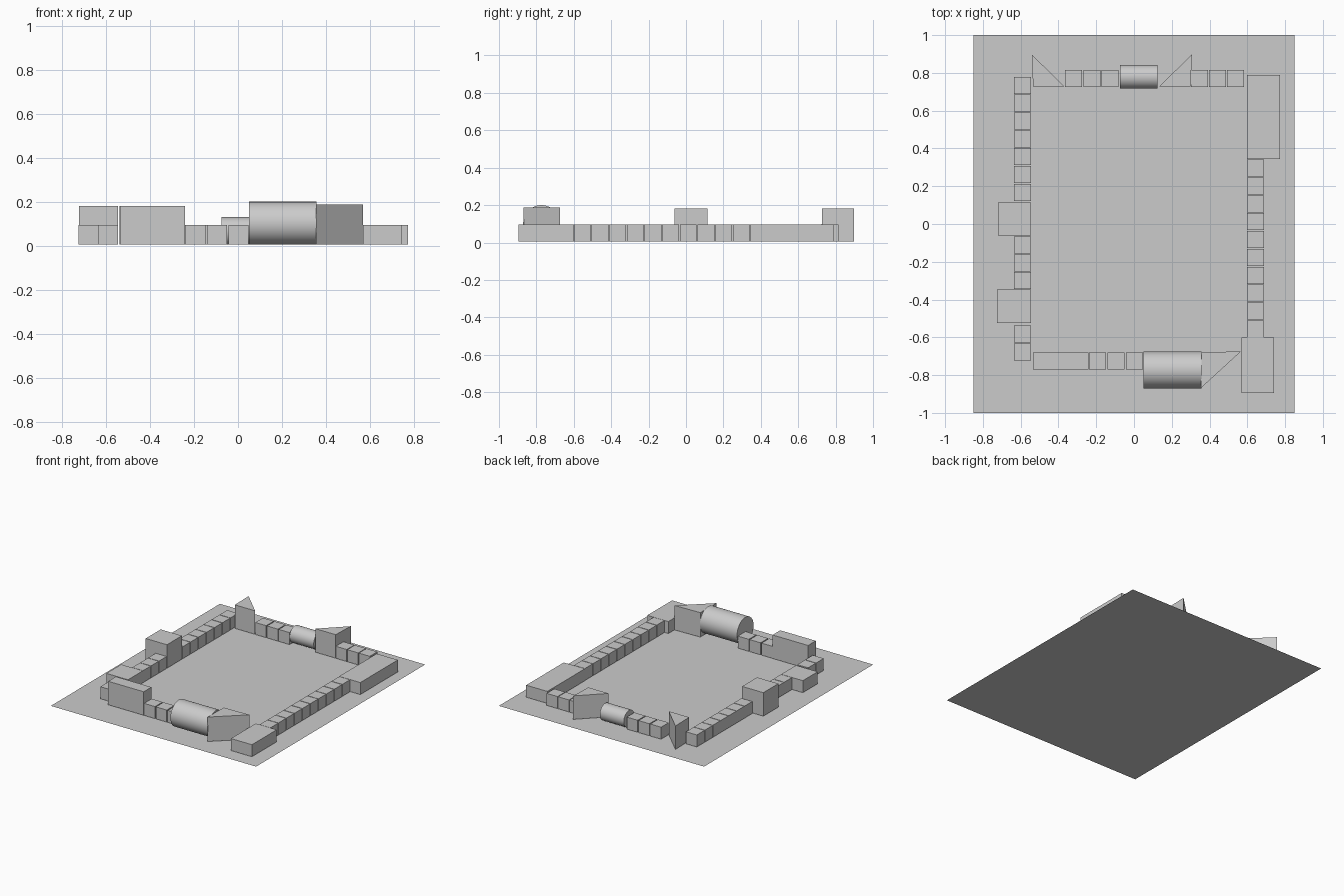
import bpy, bmesh, math

if "Cube" in bpy.data.objects:
    bpy.data.objects.remove(bpy.data.objects["Cube"])

Z0 = 0.005          # parts rest just above the base sheet
S = 0.09            # small cube size
LOW, HIGH = 0.095, 0.181


def prism(name, pts, top, bottom=Z0):
    """Extrude a counter-clockwise outline straight up."""
    bm = bmesh.new()
    face = bm.faces.new([bm.verts.new((x, y, bottom)) for x, y in pts])
    ext = bmesh.ops.extrude_face_region(bm, geom=[face])
    for v in ext["geom"]:
        if isinstance(v, bmesh.types.BMVert):
            v.co.z = top
    bmesh.ops.recalc_face_normals(bm, faces=bm.faces)
    me = bpy.data.meshes.new(name)
    bm.to_mesh(me)
    bm.free()
    ob = bpy.data.objects.new(name, me)
    bpy.context.collection.objects.link(ob)
    return ob


def box(name, x0, x1, y0, y1, top):
    return prism(name, [(x0, y0), (x1, y0), (x1, y1), (x0, y1)], top)


def cube_row(name, x, y, count, dx=0.0, dy=0.0):
    """Row of small cubes; x, y is the lower corner of the first."""
    for i in range(count):
        cx, cy = x + i * dx, y + i * dy
        box(f"{name}_{i + 1}", cx, cx + S, cy, cy + S, LOW)


def barrel(name, x0, x1, y, r):
    """Cylinder lying along x."""
    bpy.ops.mesh.primitive_cylinder_add(
        vertices=64, radius=r, depth=x1 - x0,
        location=((x0 + x1) / 2, y, Z0 + r), rotation=(0, math.pi / 2, 0))
    ob = bpy.context.object
    ob.name = name
    bpy.ops.object.shade_smooth_by_angle(angle=math.radians(30))


# base sheet
bpy.ops.mesh.primitive_plane_add(size=1)
base = bpy.context.object
base.name = "base_sheet"
base.scale = (1.7, 2.0, 1)

P = 0.0943  # cube spacing

# left wall
cube_row("left_wall_rear_cube", -0.635, 0.123, 7, dy=P)
box("left_tower", -0.721, -0.545, -0.062, 0.115, HIGH)
cube_row("left_wall_mid_cube", -0.635, -0.345, 3, dy=P)
box("left_low_block", -0.724, -0.545, -0.523, -0.348, LOW)
cube_row("left_wall_front_cube", -0.635, -0.722, 2, dy=P)

# front wall
box("front_long_block", -0.535, -0.241, -0.771, -0.680, HIGH)
cube_row("front_wall_cube", -0.238, -0.771, 3, dx=0.0975)
barrel("front_barrel", 0.05, 0.357, -0.773, 0.0975)
prism("front_wedge", [(0.355, -0.868), (0.567, -0.674), (0.358, -0.680)], 0.188)

# right wall
box("right_front_block", 0.568, 0.742, -0.895, -0.602, LOW)
cube_row("right_wall_cube", 0.599, -0.600, 10, dy=0.0945)
box("right_rear_block", 0.597, 0.772, 0.344, 0.788, LOW)

# back wall
prism("back_left_wedge", [(-0.535, 0.727), (-0.367, 0.727), (-0.539, 0.895)], HIGH)
cube_row("back_wall_left_cube", -0.365, 0.726, 3, dx=0.097)
barrel("back_barrel", -0.074, 0.125, 0.779, 0.0625)
prism("back_right_wedge", [(0.132, 0.727), (0.300, 0.727), (0.306, 0.897)], HIGH)
cube_row("back_wall_right_cube", 0.302, 0.726, 3, dx=0.0955)
